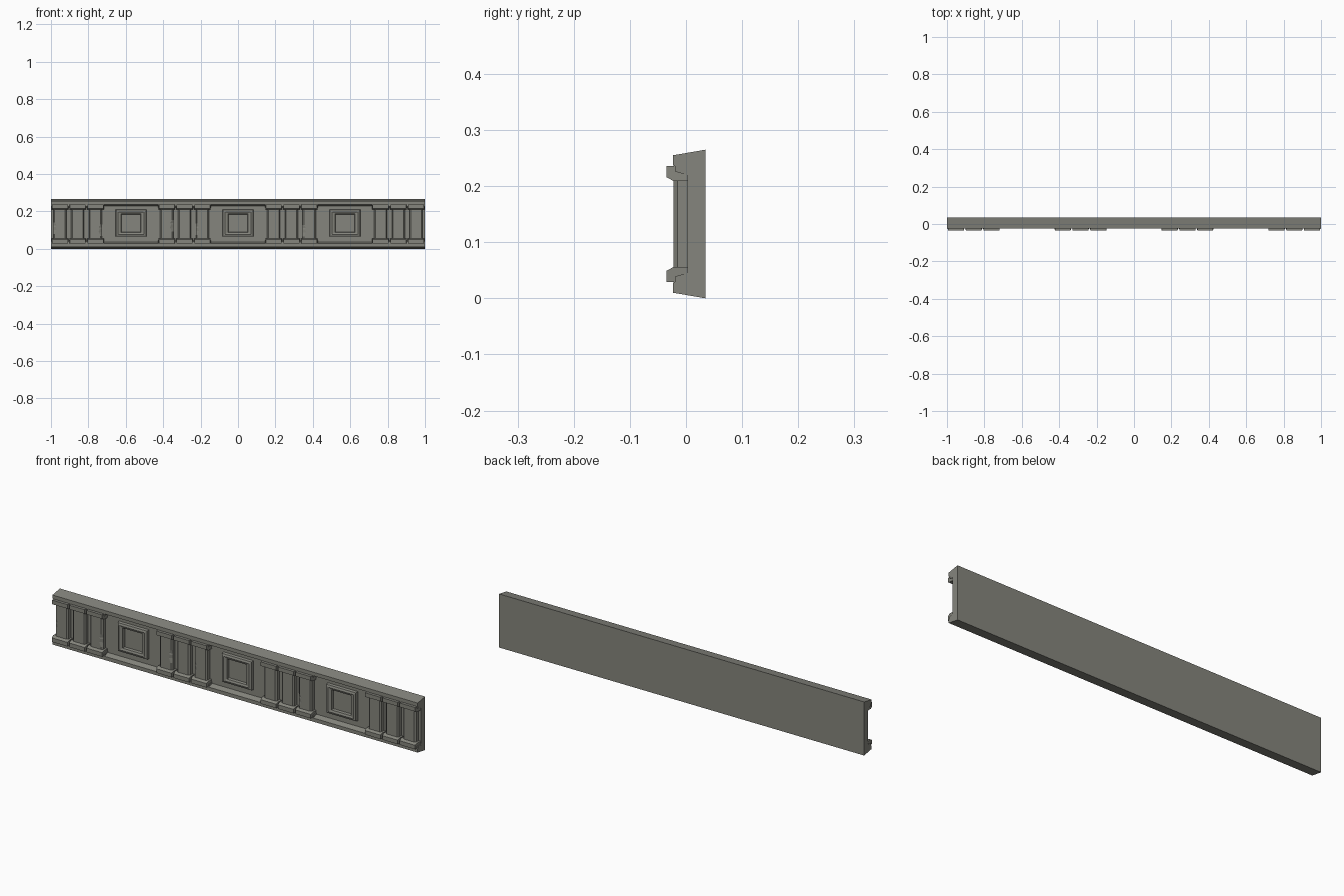
import bpy, bmesh, random

if "Cube" in bpy.data.objects:
    bpy.data.objects.remove(bpy.data.objects["Cube"])

random.seed(4)
stone = bpy.data.materials.new("grey_stone")
stone.diffuse_color = (0.235, 0.235, 0.205, 1)
stone.use_nodes = True
stone.node_tree.nodes["Principled BSDF"].inputs["Base Color"].default_value = stone.diffuse_color

MID = 0.1325          # mid height, top and bottom mirror about it
PANEL_Y = 0.003       # recessed panel plane
PITCH = 2 / 3.5       # spacing of the column groups


def finish(name, bm):
    bmesh.ops.recalc_face_normals(bm, faces=bm.faces)
    me = bpy.data.meshes.new(name)
    bm.to_mesh(me)
    bm.free()
    me.materials.append(stone)
    ob = bpy.data.objects.new(name, me)
    bpy.context.collection.objects.link(ob)
    return ob


def loft(name, rings, closed=False):
    """Skin a list of equal-length vertex rings; cap the ends unless closed."""
    bm = bmesh.new()
    vs = [[bm.verts.new(p) for p in r] for r in rings]
    pairs = list(zip(vs, vs[1:]))
    if closed:
        pairs.append((vs[-1], vs[0]))
    n = len(vs[0])
    for a, b in pairs:
        for i in range(n):
            j = (i + 1) % n
            bm.faces.new((a[i], a[j], b[j], b[i]))
    if not closed:
        bm.faces.new(vs[0])
        bm.faces.new(vs[-1])
    return finish(name, bm)


def extrude_x(name, profile, x0, x1, taper=0.0):
    """Extrude a (y, z) profile along x; taper pulls the front edges inwards."""
    def ring(x, s):
        return [(x + s * taper * (y < -0.03), y, z) for y, z in profile]
    return loft(name, [ring(x0, 1), ring(x1, -1)])


def flip(profile):
    return [(y, 2 * MID - z) for y, z in profile]


# main moulding: sloped top and bottom, rails and recessed panel
half = [(0.035, 0.265), (-0.023, 0.255), (-0.023, 0.237), (PANEL_Y, 0.228)]
extrude_x("wall_trim", half + flip(half)[::-1], -1, 1)

cap = [(0.006, 0.236), (-0.035, 0.236), (-0.035, 0.216), (-0.022, 0.209), (0.006, 0.209)]
band = [(0.006, 0.238), (-0.020, 0.238), (-0.020, 0.226), (0.006, 0.219)]


def column(x, chip):
    """Bevelled shaft; chip = -1 / 1 breaks that front edge, 0 leaves it whole."""
    w, b = 0.035, 0.007
    rows = [(0.045, 0), (0.22, 0)]
    if chip:
        c = random.uniform(0.09, 0.17)
        rows[1:1] = [(c - 0.03, 0), (c - 0.008, 0.011), (c + 0.008, 0.005),
                     (c + 0.016, 0.010), (c + 0.032, 0)]
    rings = []
    for z, d in rows:
        l, r = (d, 0) if chip < 0 else (0, d)
        rings.append([(x - w, 0.006, z), (x - w, -0.015, z),
                      (x - w + b + l, -0.022, z), (x + w - b - r, -0.022, z),
                      (x + w, -0.015, z), (x + w, 0.006, z)])
    loft("column", rings)


# four groups of three columns, each with capital and base
chips = {(0, 0): -1, (0, 2): 1, (1, 0): 1, (1, 2): -1, (2, 2): -1}
for g in range(4):
    gx = (g - 1.5) * PITCH
    for prof, name in ((band, "group_band_top"), (flip(band), "group_band_bottom")):
        extrude_x(name, prof, gx - 0.142, gx + 0.142)
    for k in range(3):
        x = gx + (k - 1) * 0.095
        column(x, chips.get((g, k), 0))
        extrude_x("capital", cap, x - 0.045, x + 0.045, 0.003)
        extrude_x("column_base", flip(cap), x - 0.045, x + 0.045, 0.003)

# three square frames between the groups: (half width, half height, y) per ring
steps = [(0.083, 0.073, 0.005), (0.080, 0.070, -0.010), (0.070, 0.060, -0.014),
         (0.053, 0.050, -0.010), (0.050, 0.047, 0.005)]
for i in (-1, 0, 1):
    rings = [[(i * PITCH + sx * w, y, 0.137 + sz * h)
              for sx, sz in ((-1, -1), (1, -1), (1, 1), (-1, 1))] for w, h, y in steps]
    loft("panel_frame", rings, closed=True)
